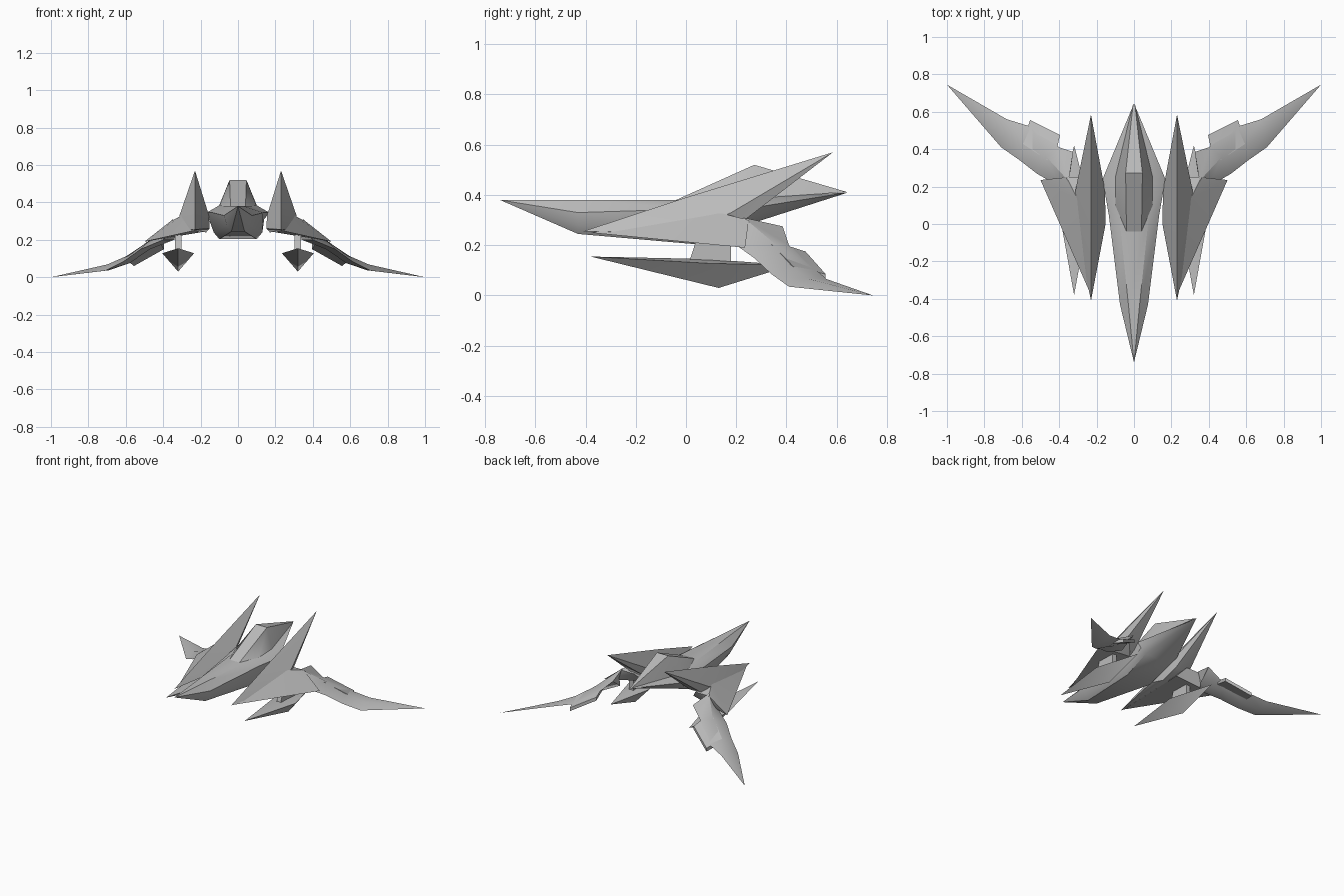
import bpy, bmesh, math
from mathutils import Vector

cube = bpy.data.objects.get("Cube")
if cube:
    bpy.data.objects.remove(cube, do_unlink=True)

grey = bpy.data.materials.new("hull_grey")
grey.use_nodes = True
grey.diffuse_color = (0.5, 0.5, 0.5, 1)
grey.node_tree.nodes["Principled BSDF"].inputs["Base Color"].default_value = (0.5, 0.5, 0.5, 1)


def finish(name, bm, mirrored, angle=35):
    """Turn a bmesh into a shaded object, mirrored across x when paired."""
    bmesh.ops.recalc_face_normals(bm, faces=bm.faces)
    mesh = bpy.data.meshes.new(name)
    bm.to_mesh(mesh)
    bm.free()
    mesh.materials.append(grey)
    obj = bpy.data.objects.new(name, mesh)
    bpy.context.collection.objects.link(obj)
    bpy.ops.object.select_all(action="DESELECT")
    obj.select_set(True)
    bpy.context.view_layer.objects.active = obj
    bpy.ops.object.shade_smooth_by_angle(angle=math.radians(angle))
    if mirrored:
        obj.modifiers.new("mirror", "MIRROR").use_mirror_merge = False
    return obj


def hull(name, points, mirrored=True):
    """Faceted solid wrapped round a few corner points."""
    bm = bmesh.new()
    verts = [bm.verts.new(p) for p in points]
    result = bmesh.ops.convex_hull(bm, input=verts)
    loose = {v for v in result["geom_interior"] if isinstance(v, bmesh.types.BMVert)}
    bmesh.ops.delete(bm, geom=list(loose), context="VERTS")
    return finish(name, bm, mirrored)


def loft(name, rings, mirrored=True):
    """Skin through rings of equal size; a one-point ring is a tip."""
    bm = bmesh.new()
    rows = [[bm.verts.new(p) for p in ring] for ring in rings]
    for a, b in zip(rows, rows[1:]):
        count = max(len(a), len(b))
        for i in range(count):
            j = (i + 1) % count
            if len(a) == 1:
                bm.faces.new((a[0], b[i], b[j]))
            elif len(b) == 1:
                bm.faces.new((a[i], a[j], b[0]))
            else:
                bm.faces.new((a[i], a[j], b[j], b[i]))
    for row in (rows[0], rows[-1]):
        if len(row) > 2:
            bm.faces.new(row)
    return finish(name, bm, mirrored)


def section(y, *half):
    """Symmetric fuselage ring from the (x, z) corners of one side."""
    right = [(x, y, z) for x, z in half]
    return right + [(-x, y, z) for x, z in reversed(half)]


# Fuselage: long pointed nose, widest behind the cockpit, pointed tail
loft("fuselage", [
    [(0, -0.74, 0.38)],
    section(-0.43, (0.03, 0.38), (0.075, 0.33), (0.06, 0.28), (0.035, 0.245)),
    section(0.05, (0.08, 0.38), (0.135, 0.345), (0.13, 0.24), (0.1, 0.203)),
    section(0.24, (0.09, 0.39), (0.168, 0.345), (0.14, 0.31), (0.1, 0.28)),
    [(0, 0.645, 0.41)],
], mirrored=False)

# Canopy: wedge rising to the rear, tapering into the tail
hull("canopy", [(s * x, y, z) for s in (-1, 1) for x, y, z in (
    (0.04, -0.04, 0.38), (0.1, 0.1, 0.38), (0.1, 0.25, 0.385),
    (0.045, 0.272, 0.52), (0.005, 0.64, 0.412))], mirrored=False)

# Dart-shaped fins flanking the fuselage
hull("side_fin", [
    (0.23, -0.41, 0.255), (0.23, 0, 0.39), (0.23, 0.585, 0.57),
    (0.152, 0, 0.26), (0.315, 0, 0.25), (0.155, 0.18, 0.33), (0.313, 0.18, 0.33),
    (0.17, 0.1, 0.24), (0.29, 0.22, 0.29), (0.18, 0.22, 0.29)])

# Sloping shoulder that carries the wing
hull("wing_shoulder", [
    (0.23, -0.38, 0.25), (0.315, 0, 0.23), (0.5, 0.235, 0.19), (0.36, 0.25, 0.3),
    (0.3, 0.13, 0.33), (0.2, 0.2, 0.24), (0.25, 0.25, 0.3)])

# Drooping wing: each ring is leading edge, top, trailing edge, underside
loft("wing", [
    [(0.4, 0.2, 0.2), (0.35, 0.23, 0.31), (0.325, 0.385, 0.275), (0.34, 0.28, 0.2)],
    [(0.52, 0.27, 0.15), (0.47, 0.36, 0.2), (0.4, 0.41, 0.2), (0.47, 0.36, 0.15)],
    [(0.61, 0.34, 0.085), (0.58, 0.42, 0.12), (0.55, 0.52, 0.1), (0.58, 0.43, 0.075)],
    [(0.71, 0.41, 0.035), (0.7, 0.48, 0.068), (0.68, 0.56, 0.065), (0.69, 0.48, 0.037)],
    [(1, 0.745, 0)],
])

# Raised armour panel on the wing
panel = [(0.396, 0.476, 0.175), (0.556, 0.556, 0.085), (0.594, 0.428, 0.115), (0.428, 0.32, 0.225)]
hull("wing_panel", [Vector(p) - Vector((0, 0, d)) for p in panel for d in (0, 0.025)])

# Keel-shaped pod slung under each shoulder, with its pylon
hull("under_pod", [
    (0.32, -0.38, 0.155), (0.235, 0.09, 0.128), (0.405, 0.09, 0.128),
    (0.32, 0.09, 0.145), (0.32, 0.13, 0.03), (0.32, 0.42, 0.12)])
hull("pylon", [(x, y, z) for x in (0.303, 0.337) for y, z in (
    (0.015, 0.14), (0.18, 0.13), (0.05, 0.25), (0.18, 0.25))])
